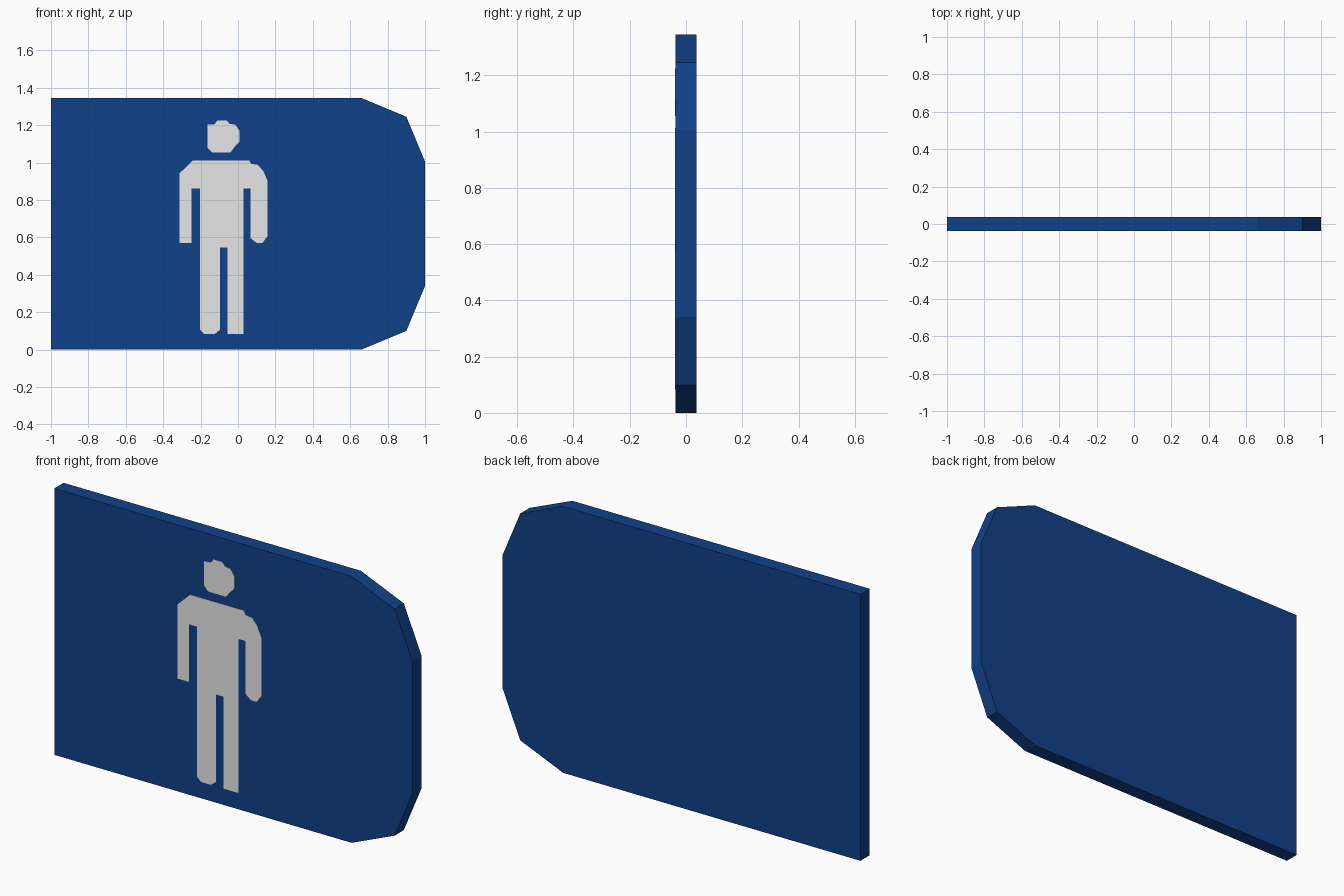
import bpy, bmesh

if "Cube" in bpy.data.objects:
    bpy.data.objects.remove(bpy.data.objects["Cube"])


def material(name, color):
    m = bpy.data.materials.new(name)
    m.diffuse_color = (*color, 1)
    m.use_nodes = True
    m.node_tree.nodes["Principled BSDF"].inputs["Base Color"].default_value = m.diffuse_color
    return m


def slab(name, outline, y_front, y_back, mat):
    """Flat x-z outline (counter-clockwise from the front) extruded in y."""
    bm = bmesh.new()
    face = bm.faces.new([bm.verts.new((x, y_front, z)) for x, z in outline])
    res = bmesh.ops.extrude_face_region(bm, geom=[face], use_keep_orig=True)
    for v in res["geom"]:
        if isinstance(v, bmesh.types.BMVert):
            v.co.y = y_back
    bmesh.ops.recalc_face_normals(bm, faces=bm.faces)
    mesh = bpy.data.meshes.new(name)
    bm.to_mesh(mesh)
    bm.free()
    mesh.materials.append(mat)
    obj = bpy.data.objects.new(name, mesh)
    bpy.context.collection.objects.link(obj)
    return obj


blue = material("sign blue", (0.0052, 0.053, 0.246))
white = material("figure white", (0.87, 0.87, 0.87))

T, H = 0.037, 1.345      # half thickness and height of the board
FRONT = -T - 0.0015      # front of the painted figure

# Board: square left end, faceted corners on the right, mirrored about mid height
lower = [(-1, 0), (0.66, 0), (0.9, 0.1), (1, 0.34)]
slab("sign_board", lower + [(x, H - z) for x, z in reversed(lower)], -T, T, blue)

# Figure head
slab("figure_head", [
    (-0.14, 1.055), (-0.04, 1.055), (-0.015, 1.088), (0.008, 1.11),
    (0.008, 1.17), (-0.015, 1.203), (-0.045, 1.207), (-0.06, 1.225),
    (-0.11, 1.225), (-0.125, 1.205), (-0.163, 1.203), (-0.163, 1.08)],
    FRONT, -T, white)

# Figure body: torso, arms and legs as one silhouette
slab("figure_body", [
    # left leg, gap, right leg
    (-0.203, 0.105), (-0.18, 0.083), (-0.125, 0.083), (-0.097, 0.105),
    (-0.097, 0.547), (-0.055, 0.547), (-0.055, 0.083), (0.03, 0.083),
    # right armpit, arm and shoulder
    (0.03, 0.861), (0.068, 0.861), (0.068, 0.595), (0.1, 0.57),
    (0.13, 0.57), (0.157, 0.605), (0.157, 0.905), (0.135, 0.955),
    (0.105, 0.988), (0.07, 0.993), (0.06, 1.012),
    # left shoulder, arm and armpit
    (-0.24, 1.012), (-0.312, 0.943), (-0.312, 0.57), (-0.248, 0.57),
    (-0.248, 0.861), (-0.203, 0.861)],
    FRONT, -T, white)
